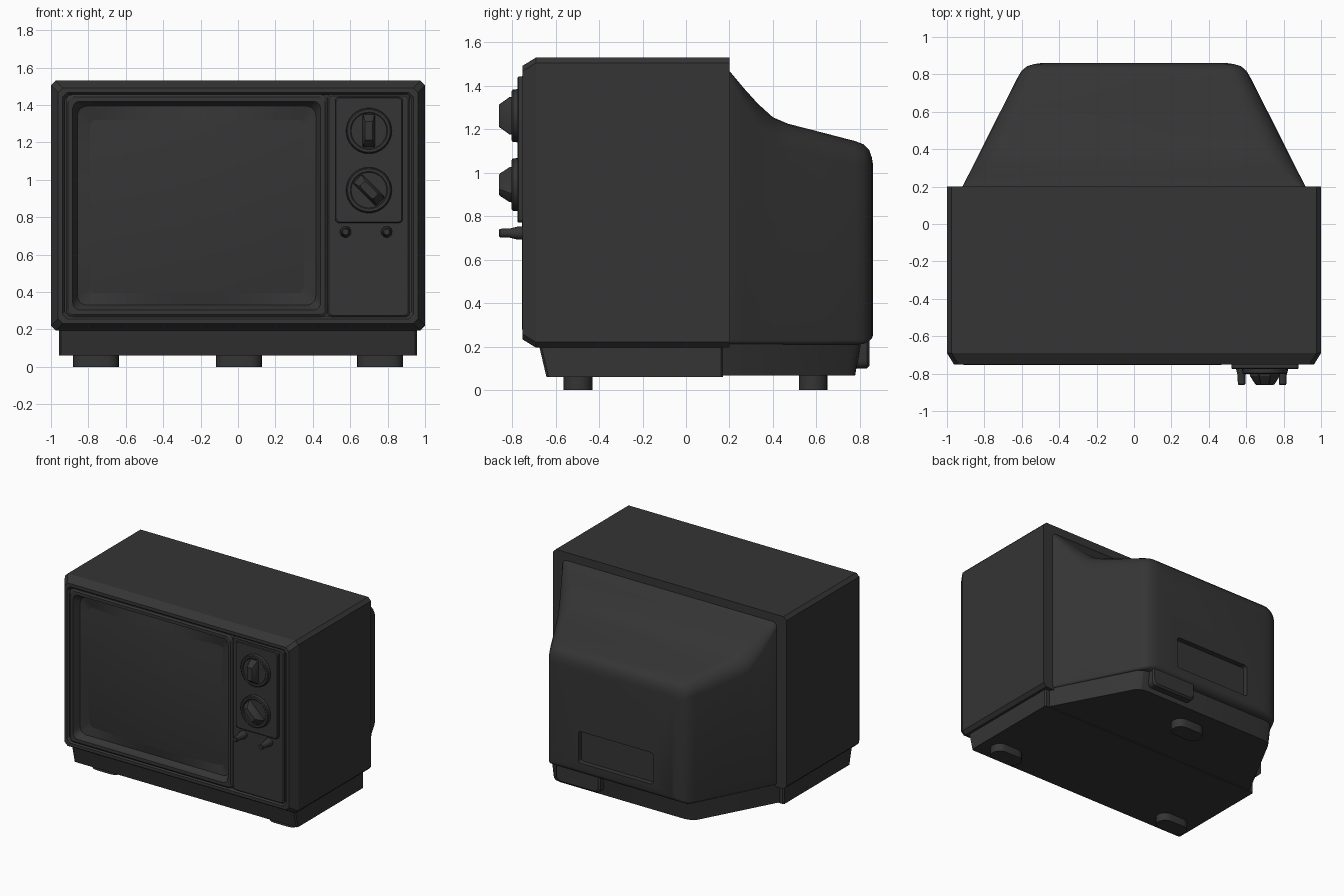
import bpy, bmesh, math
from mathutils import Matrix, Vector

if "Cube" in bpy.data.objects:
    bpy.data.objects.remove(bpy.data.objects["Cube"])

mat = bpy.data.materials.new("dark_plastic")
mat.diffuse_color = (0.035, 0.035, 0.035, 1)
mat.use_nodes = True
mat.node_tree.nodes["Principled BSDF"].inputs["Base Color"].default_value = mat.diffuse_color


def rrect(x0, x1, z0, z1, r, rb=None, n=5, m=1):
    """Rounded rectangle; r = upper corners, rb = lower corners, m = side divisions."""
    rb = r if rb is None else rb
    pts = []
    for k, (sx, sz, q) in enumerate([(1, 1, r), (-1, 1, r), (-1, -1, rb), (1, -1, rb)]):
        cx = x1 - q if sx > 0 else x0 + q
        cz = z1 - q if sz > 0 else z0 + q
        for i in range(n + 1):
            a = math.pi / 2 * (k + i / n)
            pts.append((cx + q * math.cos(a), cz + q * math.sin(a)))
    if m == 1:
        return pts
    out = []
    for i, p in enumerate(pts):
        out.append(p)
        if i % (n + 1) == n:
            q = pts[(i + 1) % len(pts)]
            out += [(p[0] + (q[0] - p[0]) * t / m, p[1] + (q[1] - p[1]) * t / m) for t in range(1, m)]
    return out


def circle(cx, cz, r, n=32):
    return [(cx + r * math.cos(2 * math.pi * i / n), cz + r * math.sin(2 * math.pi * i / n)) for i in range(n)]


def along_y(y, pts):
    return [Vector((a, y, b)) for a, b in pts]


def along_z(z, pts):
    return [Vector((a, b, z)) for a, b in pts]


def loft(name, rings, cap0=True, cap1=True):
    bm = bmesh.new()
    vs = [[bm.verts.new(p) for p in ring] for ring in rings]
    n = len(vs[0])
    for a, b in zip(vs, vs[1:]):
        for i in range(n):
            j = (i + 1) % n
            bm.faces.new((a[i], a[j], b[j], b[i]))
    if cap0:
        bm.faces.new(vs[0])
    if cap1:
        bm.faces.new(vs[-1])
    bmesh.ops.recalc_face_normals(bm, faces=bm.faces)
    me = bpy.data.meshes.new(name)
    bm.to_mesh(me)
    bm.free()
    me.materials.append(mat)
    ob = bpy.data.objects.new(name, me)
    bpy.context.collection.objects.link(ob)
    return ob


# Cabinet shell with chamfered front and recessed opening
def cab(y, d, r=0.025):
    return along_y(y, rrect(-1 + d, 1 - d, 0.195 + d, 1.53 - d, r, n=1))


loft("cabinet", [cab(0.2, 0), cab(-0.69, 0), cab(-0.752, 0.038),
                 cab(-0.752, 0.062), cab(-0.735, 0.075), cab(-0.64, 0.075)])

# Screen surround and bulging glass share the same bulge function
GX0, GX1, GZ0, GZ1 = -0.79, 0.35, 0.395, 1.32
gcx, gcz = (GX0 + GX1) / 2, (GZ0 + GZ1) / 2


def bulge(x, z):
    return -0.742 + 0.03 * ((x - gcx) / 0.57) ** 2 + 0.025 * ((z - gcz) / 0.465) ** 2


def surround(y, d, r):
    return along_y(y, rrect(-0.92 + d, 0.478 - d, 0.268 + d, 1.456 - d, r, m=12))


glass_edge = rrect(GX0, GX1, GZ0, GZ1, 0.03, m=12)
edge_ring = [Vector((x, bulge(x, z), z)) for x, z in glass_edge]
loft("screen_surround", [surround(-0.64, 0, 0.035), surround(-0.745, 0, 0.035),
                         surround(-0.755, 0.012, 0.035), surround(-0.755, 0.036, 0.04),
                         surround(-0.735, 0.046, 0.045), surround(-0.705, 0.062, 0.05),
                         edge_ring], cap0=False, cap1=False)
glass = []
for s in (1, 0.99, 0.85, 0.7, 0.55, 0.4, 0.25, 0.1):
    ring = [(gcx + (x - gcx) * s, gcz + (z - gcz) * s) for x, z in glass_edge]
    glass.append([Vector((x, bulge(x, z), z)) for x, z in ring])
loft("screen_glass", glass, cap0=False)

# Control panel and raised dial plate
loft("control_panel", [along_y(y, rrect(0.478 + d, 0.918 - d, 0.268 + d, 1.456 - d, 0.02))
                       for y, d in ((-0.64, 0), (-0.742, 0), (-0.75, 0.008))])
loft("dial_plate", [along_y(y, rrect(0.52 + d, 0.88 - d, 0.77 + d, 1.442 - d, 0.02))
                    for y, d in ((-0.74, 0), (-0.77, 0), (-0.775, 0.005))])

# Two rotary dials with tapered grips
for name, cz, turn in (("upper", 1.262, 0), ("lower", 0.945, 45)):
    loft(name + "_dial", [along_y(y, circle(0.70, cz, r)) for y, r in
                          ((-0.77, 0.123), (-0.797, 0.12), (-0.802, 0.114),
                           (-0.802, 0.10), (-0.798, 0.095))])
    rot = Matrix.Rotation(math.radians(turn), 2)
    rings = []
    for y, w, h in ((-0.79, 0.034, 0.088), (-0.812, 0.032, 0.086), (-0.855, 0.024, 0.055), (-0.86, 0.02, 0.05)):
        pts = [rot @ Vector(p) for p in rrect(-w, w, -h, h, 0.008, n=2)]
        rings.append(along_y(y, [(0.70 + p.x, cz + p.y) for p in pts]))
    loft(name + "_dial_grip", rings)

# Small push-pull knobs
for name, cx in (("left", 0.575), ("right", 0.795)):
    loft(name + "_small_knob", [along_y(y, circle(cx, 0.722, r, 20)) for y, r in
                                ((-0.74, 0.03), (-0.775, 0.03), (-0.81, 0.021), (-0.855, 0.02), (-0.86, 0.016))])

# Tapered rear housing: y, half width, bottom, top, upper corner radius
profile = [(0.19, 0.92, 0.21, 1.475, 0.035), (0.2, 0.917, 0.21, 1.468, 0.035),
           (0.265, 0.884, 0.21, 1.39, 0.07), (0.33, 0.851, 0.21, 1.318, 0.1),
           (0.4, 0.816, 0.21, 1.255, 0.12), (0.47, 0.781, 0.21, 1.225, 0.12),
           (0.63, 0.70, 0.21, 1.184, 0.11), (0.78, 0.624, 0.21, 1.145, 0.1),
           (0.818, 0.602, 0.212, 1.13, 0.09), (0.843, 0.573, 0.225, 1.105, 0.08),
           (0.855, 0.535, 0.238, 1.07, 0.06), (0.86, 0.50, 0.25, 1.04, 0.05)]
housing = loft("rear_housing", [along_y(y, rrect(-w, w, b, t, r, 0.02)) for y, w, b, t, r in profile])

# Recessed panel cut into the rear housing
cutter = loft("recess_cutter", [along_y(y, rrect(-0.32, 0.32, 0.305, 0.55, 0.02)) for y in (0.82, 0.95)])
mod = housing.modifiers.new("recess", 'BOOLEAN')
mod.object = cutter
mod.operation = 'DIFFERENCE'
mod.solver = 'EXACT'
bpy.context.view_layer.objects.active = housing
bpy.ops.object.modifier_apply(modifier="recess")
bpy.data.objects.remove(cutter)

# Cable tab under the rear housing
loft("cable_tab", [along_y(y, rrect(0.15 + d, 0.53 - d, 0.10 + d, 0.26 - d, 0.035))
                   for y, d in ((0.68, 0), (0.832, 0), (0.845, 0.012))])

# Plinth: front block and tapered rear block
loft("front_plinth", [along_z(z, rrect(-0.957, 0.957, y0, 0.17, 0.01, n=1))
                      for z, y0 in ((0.2, -0.675), (0.06, -0.642))])


def rear_plan(z, back):
    half = [(0.925, 0.16), (0.91, 0.19), (0.615, back - 0.04), (0.58, back - 0.01), (0.53, back)]
    return along_z(z, half + [(-x, y) for x, y in reversed(half)])


loft("rear_plinth", [rear_plan(0.22, 0.805), rear_plan(0.066, 0.778)])

# Three feet
for name, cx, cy in (("front_left", -0.76, -0.497), ("front_right", 0.76, -0.497), ("rear", 0.005, 0.585)):
    loft(name + "_foot", [along_z(z, rrect(cx - 0.123, cx + 0.123, cy - 0.066, cy + 0.066, 0.064))
                          for z in (0, 0.075)])

# Smooth shading with sharp edges kept
for ob in bpy.context.collection.objects:
    ob.select_set(True)
bpy.ops.object.shade_smooth_by_angle(angle=math.radians(28))
